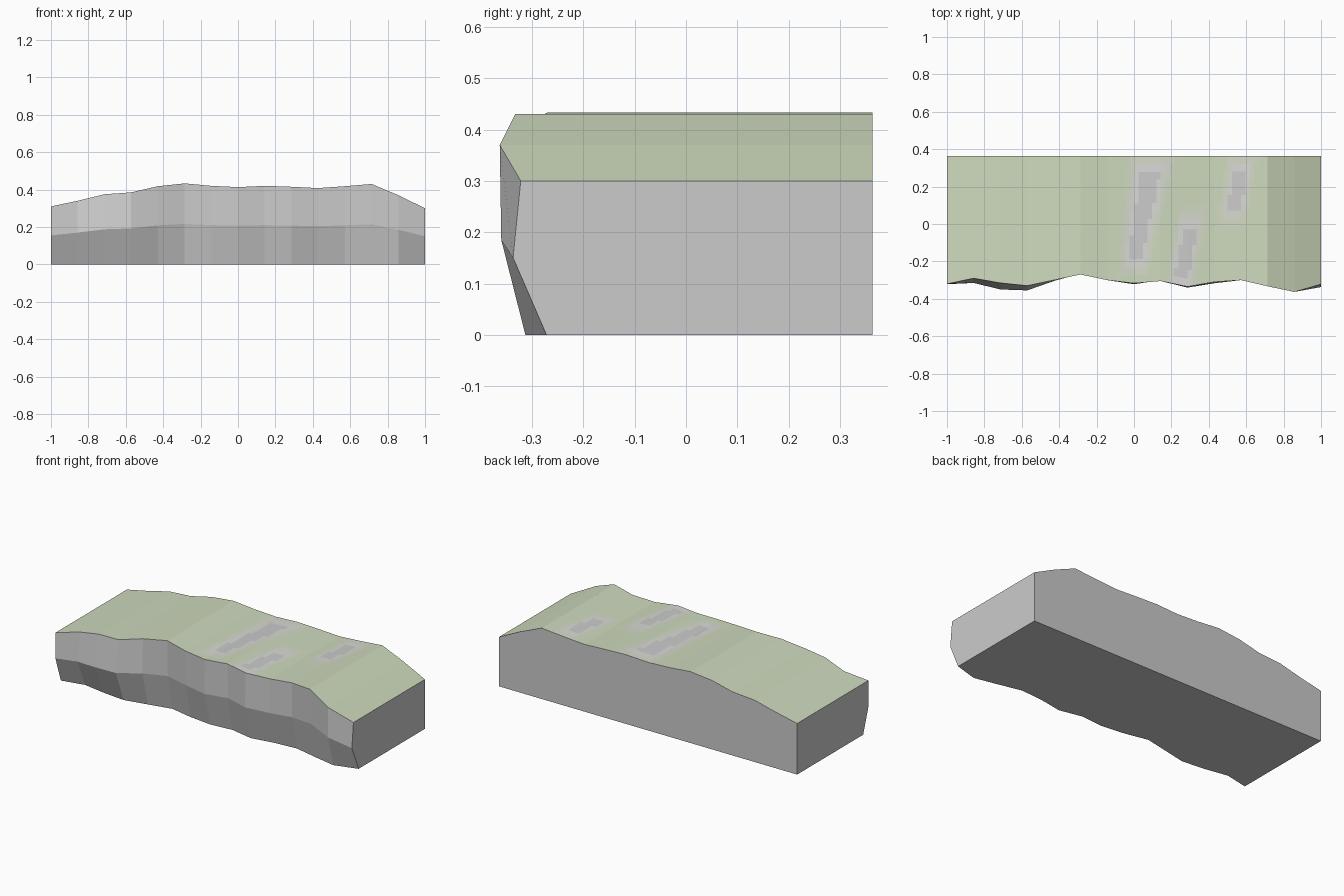
import bpy, bmesh

if "Cube" in bpy.data.objects:
    bpy.data.objects.remove(bpy.data.objects["Cube"])

# Ledge outline, one entry per column from left to right
TOP_Z = [.31, .34, .375, .385, .418, .433, .42, .413, .42, .415, .408, .418, .43, .37, .30]
LIP_Y = [-.32, -.29, -.315, -.33, -.30, -.27, -.30, -.317, -.305, -.335, -.31, -.30, -.333, -.363, -.322]
MID_Y = [-.322, -.315, -.35, -.355, -.305, -.265, -.295, -.322, -.30, -.34, -.317, -.30, -.32, -.36, -.337]
BACK = .363
N = len(TOP_Z) - 1
XS = [-1 + 2 * i / N for i in range(N + 1)]


def finish(bm, name, mats=()):
    bmesh.ops.recalc_face_normals(bm, faces=bm.faces)
    me = bpy.data.meshes.new(name)
    bm.to_mesh(me)
    bm.free()
    for m in mats:
        me.materials.append(m)
    ob = bpy.data.objects.new(name, me)
    bpy.context.collection.objects.link(ob)
    return ob


def lerp(a, b, t):
    return a + (b - a) * t


# Rock body: cross-sections joined along x, open where the mossy top sits
bm = bmesh.new()
rings = []
for x, z, lip, mid in zip(XS, TOP_Z, LIP_Y, MID_Y):
    section = [(lip, z), (mid, z / 2), (lip + .05, 0), (BACK, 0), (BACK, z)]
    rings.append([bm.verts.new((x, y, h)) for y, h in section])
for a, b in zip(rings, rings[1:]):
    for k in range(4):
        bm.faces.new((a[k], a[k + 1], b[k + 1], b[k]))
bm.faces.new(rings[0])
bm.faces.new(rings[-1])
finish(bm, "rock_body")

# Moss tints, from full moss to bare rock
MOSS, ROCK, LEVELS = (.62, .70, .51), (.72, .71, .72), 6
mats = []
for i in range(LEVELS):
    m = bpy.data.materials.new(f"moss_{i}")
    m.diffuse_color = [lerp(p, q, i / (LEVELS - 1)) for p, q in zip(MOSS, ROCK)] + [1]
    m.use_nodes = True
    m.node_tree.nodes["Principled BSDF"].inputs["Base Color"].default_value = m.diffuse_color
    mats.append(m)

# Bare streaks: front x, back x, front half width, back half width, y range
STREAKS = [(-.02, .10, .08, .14, -.30, .40),
           (.25, .36, .09, .08, -.40, .10),
           (.47, .58, .06, .09, -.02, .40)]


def bareness(x, y):
    t = (y + .33) / .69
    best = 0
    for f, b, wf, wb, y0, y1 in STREAKS:
        across = 1 - abs(x - lerp(f, b, t)) / lerp(wf, wb, t)
        along = min(y - y0, y1 - y) / .12
        best = max(best, min(1, 1.5 * across, along))
    return best


# Mossy top: fine strips following the same columns
bm = bmesh.new()
SUB, ROWS = 6, 16
grid = []
for i in range(N * SUB + 1):
    c = min(i // SUB, N - 1)
    t = i / SUB - c
    lip = lerp(LIP_Y[c], LIP_Y[c + 1], t)
    z = lerp(TOP_Z[c], TOP_Z[c + 1], t)
    grid.append([bm.verts.new((lerp(XS[c], XS[c + 1], t), lerp(lip, BACK, r / ROWS), z))
                 for r in range(ROWS + 1)])
for a, b in zip(grid, grid[1:]):
    for r in range(ROWS):
        f = bm.faces.new((a[r], b[r], b[r + 1], a[r + 1]))
        p = f.calc_center_median()
        f.material_index = round(bareness(p.x, p.y) * (LEVELS - 1))
top = finish(bm, "mossy_top", mats)
# keep the top facing up
if top.data.polygons[0].normal.z < 0:
    top.data.flip_normals()
